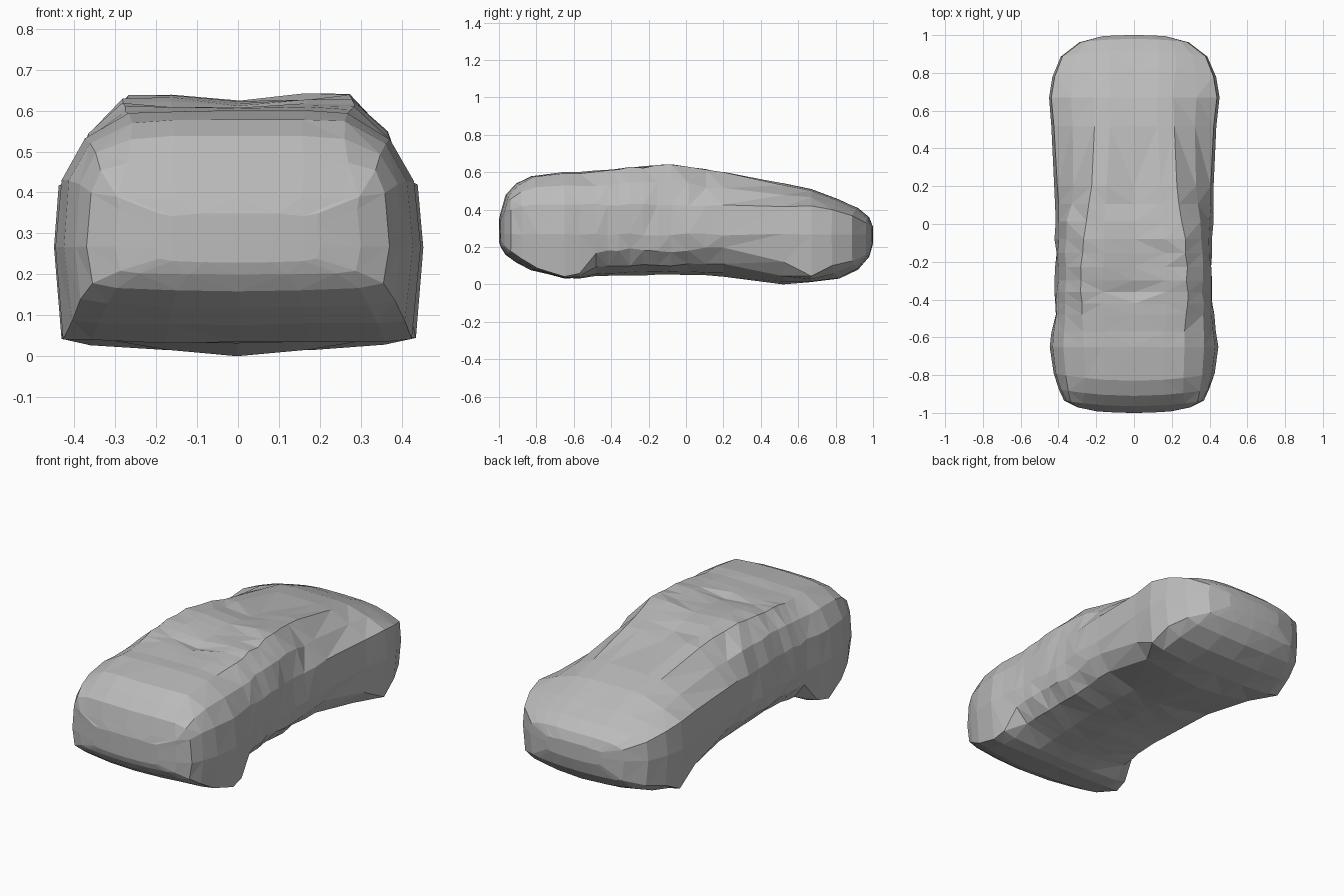
import bpy
import bmesh
import math
import random
from mathutils import Vector

default_cube = bpy.data.objects.get("Cube")
if default_cube:
    bpy.data.objects.remove(default_cube, do_unlink=True)

random.seed(4)


def make_material(name, colour):
    material = bpy.data.materials.new(name)
    material.use_nodes = True
    material.diffuse_color = colour
    shader = material.node_tree.nodes["Principled BSDF"]
    shader.inputs["Base Color"].default_value = colour
    return material


# Stations along the body, front to rear:
# y, half width, belly z, sill z, shoulder z, roof z, roof half width
STATIONS = [
    (-1.0, .2, .23, .24, .32, .35, .16),
    (-.99, .3, .2, .21, .36, .39, .26),
    (-.965, .37, .16, .18, .4, .48, .27),
    (-.91, .4, .12, .14, .42, .54, .26),
    (-.83, .425, .08, .09, .43, .58, .26),
    (-.65, .445, .035, .045, .43, .6, .27),
    (-.57, .435, .035, .06, .43, .6, .27),
    (-.48, .42, .045, .17, .43, .605, .28),
    (-.3, .415, .05, .19, .43, .63, .28),
    (-.08, .415, .055, .18, .42, .645, .27),
    (.2, .42, .045, .2, .42, .605, .23),
    (.52, .435, 0, .12, .42, .54, .21),
    (.67, .45, .015, .045, .42, .51, .21),
    (.82, .435, .03, .1, .4, .455, .22),
    (.92, .39, .08, .13, .37, .41, .22),
    (.98, .29, .15, .16, .33, .36, .2),
    (1.0, .17, .22, .23, .3, .31, .12),
]


def section(y, width, belly, sill, shoulder, roof, roof_width):
    """Closed outline of the body at one station, bowed at both ends."""
    dip = .022 if -.4 < y < .3 else 0
    bulge = .016 if y < .1 else 0
    half = [
        (width * .4, belly + (sill - belly) * .12),
        (width * .8, belly + (sill - belly) * .4),
        (width * .96, sill),
        (width, .27),
        (width * .97, shoulder),
        ((width + roof_width) / 2 + bulge, (shoulder + roof) / 2 + bulge),
        (roof_width, roof - .006),
        (roof_width * .6, roof - dip / 3),
    ]
    bow = math.copysign(.22, y) if abs(y) > .8 else 0
    left = [Vector((x, y - bow * x * x, z)) for x, z in half]
    right = [Vector((-p.x, p.y, p.z)) for p in reversed(left)]
    return ([Vector((0, y, belly))] + left
            + [Vector((0, y, roof - dip))] + right)


# Extra stations where the skin is crumpled most
outlines = []
for here, after in zip(STATIONS, STATIONS[1:]):
    steps = 3 if -.5 < here[0] < .1 else 1
    for step in range(steps):
        mix = step / steps
        outlines.append(section(*[a + (b - a) * mix for a, b in zip(here, after)]))
outlines.append(section(*STATIONS[-1]))

# Lofted body skin with slightly uneven facets
bm = bmesh.new()
rings = []
for outline in outlines:
    ring = []
    for point in outline:
        rough = .007 if -.5 < point.y < .3 and point.z > .1 else .003
        if abs(point.y) < .9:
            point.x += random.uniform(-rough, rough)
            point.z += random.uniform(-rough, rough)
        ring.append(bm.verts.new(point))
    rings.append(ring)

for front, back in zip(rings, rings[1:]):
    for i in range(len(front)):
        j = (i + 1) % len(front)
        bm.faces.new((front[i], front[j], back[j], back[i]))
bm.faces.new(rings[0])
bm.faces.new(rings[-1])
bmesh.ops.recalc_face_normals(bm, faces=bm.faces)
bmesh.ops.triangulate(bm, faces=bm.faces)

lowest = min(v.co.z for v in bm.verts)
for vert in bm.verts:
    vert.co.z -= lowest

mesh = bpy.data.meshes.new("car_body")
bm.to_mesh(mesh)
bm.free()
mesh.materials.append(make_material("plain grey", (.5, .5, .5, 1)))
body = bpy.data.objects.new("car_body", mesh)
bpy.context.scene.collection.objects.link(body)
